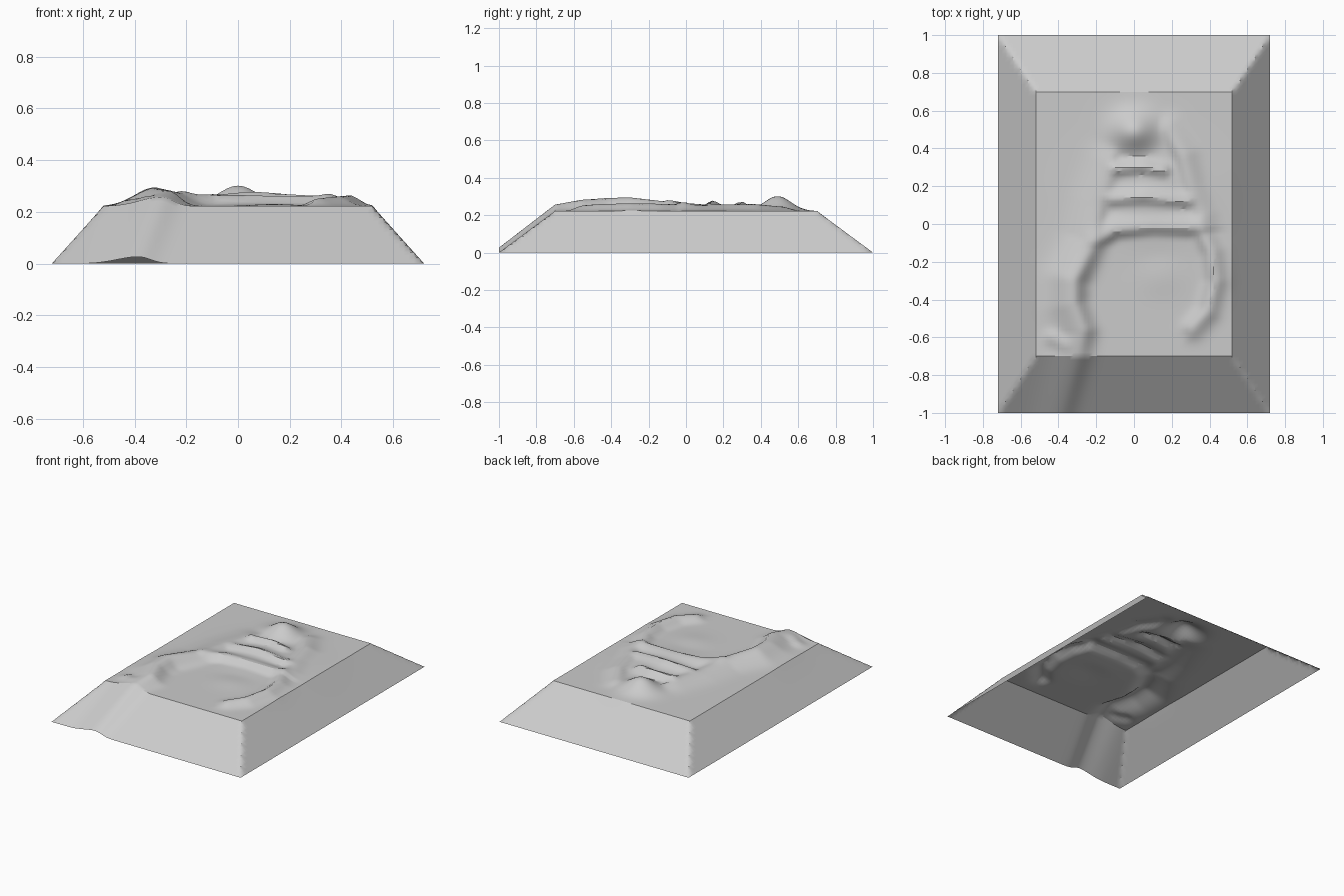
import bpy, bmesh, math
from mathutils import Vector

if "Cube" in bpy.data.objects:
    bpy.data.objects.remove(bpy.data.objects["Cube"])

HALF_X, HALF_Y, STEP = 0.72, 1.0, 0.02
TOP_X, TOP_Y, TOP_Z = 0.52, 0.70, 0.222

# Ridges: path points (x, y, height), width on the left and right of travel
RIDGES = [
    # long spur down one side and over the front slope
    ([(-0.12, 0.3, .03), (-0.19, 0.1, .035), (-0.22, -0.1, .05), (-0.32, -0.3, .073),
      (-0.32, -0.42, .07), (-0.27, -0.56, .06), (-0.3, -0.7, .035), (-0.4, -1.05, .025)], .06, .11),
    # opposite curved arm
    ([(0.34, 0.0, .035), (0.41, -0.15, .04), (0.43, -0.3, .042), (0.39, -0.46, .038),
      (0.31, -0.55, .03)], .055, .045),
    # cross ribs
    ([(-0.2, -0.09, .045), (-0.1, -0.03, .045), (0.1, -0.015, .04), (0.35, -0.02, .04)], .08, .04),
    ([(-0.12, 0.13, .04), (0.05, 0.14, .053), (0.28, 0.12, .04)], .06, .04),
    ([(-0.1, 0.29, .045), (0.05, 0.3, .05), (0.15, 0.28, .045)], .045, .04),
    # shoulder beside the dome
    ([(0.18, 0.5, .025), (0.26, 0.36, .038), (0.3, 0.2, .035), (0.36, 0.05, .03)], .07, .05),
    # small knob at the foot of the spur
    ([(-0.42, -0.6, .025), (-0.36, -0.64, .03)], .05, .05),
]
# Domes: x, y, height, radius x, radius y
DOMES = [(0.0, 0.49, .08, .11, .10), (0.08, 0.15, .03, .25, .2), (0.14, -0.28, .008, .12, .1)]


def ridge_height(p, path, left, right):
    best = None
    for a, b in zip(path, path[1:]):
        start, along = Vector(a[:2]), Vector(b[:2]) - Vector(a[:2])
        t = min(1, max(0, (p - start).dot(along) / along.length_squared))
        off = p - start - along * t
        if best is None or off.length < best[0]:
            side = along.x * off.y - along.y * off.x
            best = (off.length, a[2] + (b[2] - a[2]) * t, left if side > 0 else right)
    dist, height, width = best
    return height * math.exp(-(dist / width) ** 2)


def relief(x, y):
    p = Vector((x, y))
    parts = [ridge_height(p, *r) for r in RIDGES]
    parts += [h * math.exp(-((x - cx) / rx) ** 2 - ((y - cy) / ry) ** 2)
              for cx, cy, h, rx, ry in DOMES]
    return sum(v ** 3 for v in parts) ** (1 / 3)


def surface(x, y):
    slope_x = (HALF_X - abs(x)) / (HALF_X - TOP_X)
    slope_y = (HALF_Y - abs(y)) / (HALF_Y - TOP_Y)
    base = TOP_Z * max(0, min(1, slope_x, slope_y))
    # relief fades out on the side and back slopes
    fade = max(0, min(1, slope_x, slope_y if y > 0 else 1))
    return base + relief(x, y) * fade


# Open-bottomed terrain sheet
nx, ny = round(2 * HALF_X / STEP), round(2 * HALF_Y / STEP)
bm = bmesh.new()
rows = []
for j in range(ny + 1):
    y = -HALF_Y + j * STEP
    xs = [-HALF_X + i * STEP for i in range(nx + 1)]
    rows.append([bm.verts.new((x, y, surface(x, y))) for x in xs])
for low, high in zip(rows, rows[1:]):
    for i in range(nx):
        bm.faces.new((low[i], low[i + 1], high[i + 1], high[i]))
mesh = bpy.data.meshes.new("terrain_block")
bm.to_mesh(mesh)
bm.free()
terrain = bpy.data.objects.new("terrain_block", mesh)
bpy.context.collection.objects.link(terrain)

# Plain grey material
GREY = (0.6, 0.6, 0.6, 1)
mat = bpy.data.materials.new("plain_grey")
mat.use_nodes = True
mat.diffuse_color = GREY
mat.node_tree.nodes["Principled BSDF"].inputs["Base Color"].default_value = GREY
mesh.materials.append(mat)

bpy.ops.object.select_all(action="DESELECT")
terrain.select_set(True)
bpy.context.view_layer.objects.active = terrain
bpy.ops.object.shade_smooth_by_angle(angle=math.radians(30))
